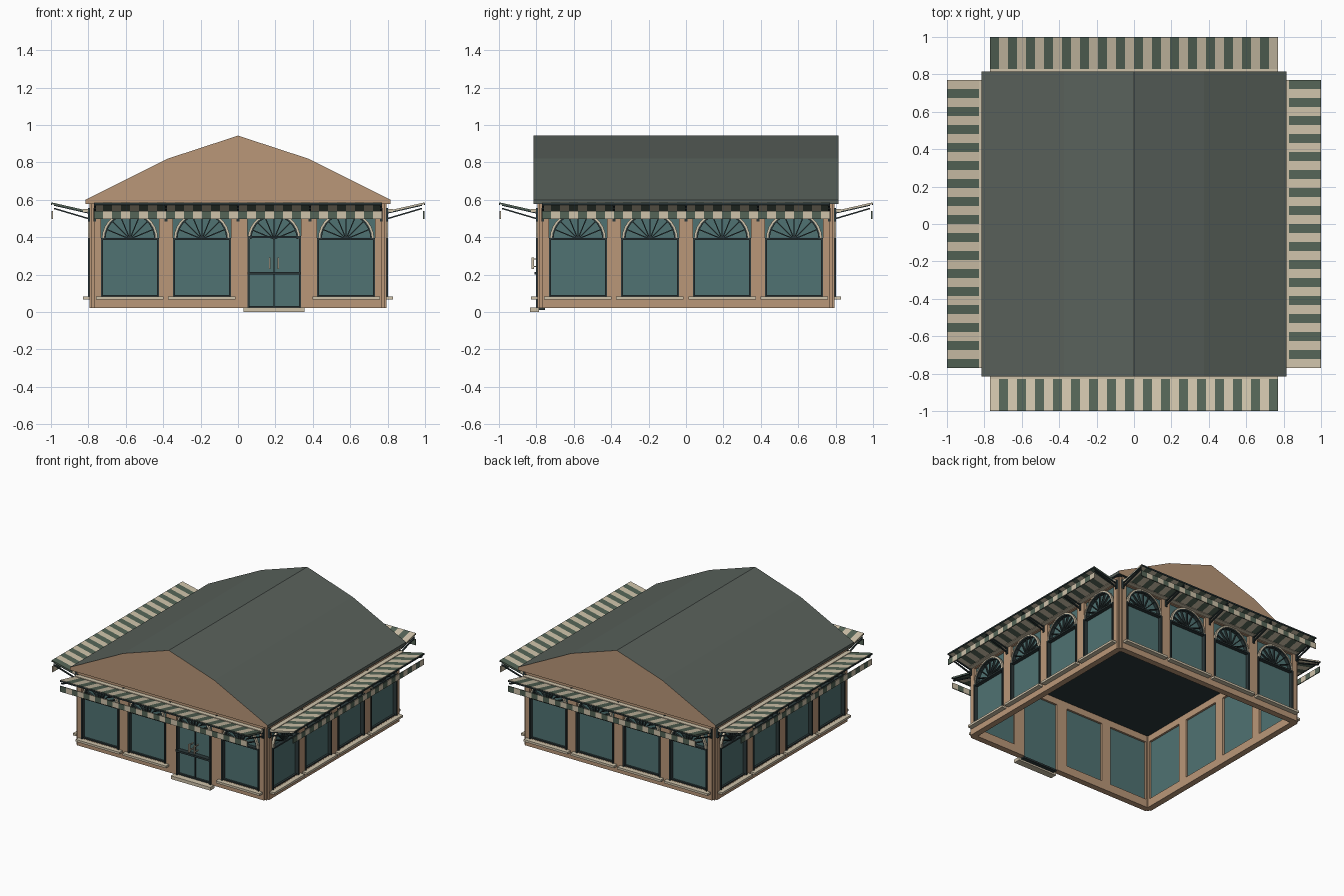
import bpy, bmesh, math
from mathutils import Matrix, Vector

if "Cube" in bpy.data.objects:
    bpy.data.objects.remove(bpy.data.objects["Cube"])

COLORS = {
    "tan": (0.49, 0.31, 0.19, 1), "cream": (0.62, 0.54, 0.40, 1),
    "green": (0.09, 0.13, 0.095, 1), "glass": (0.08, 0.17, 0.17, 1),
    "dark": (0.025, 0.04, 0.042, 1), "roof": (0.10, 0.12, 0.105, 1),
}
MATS = {}
for n, c in COLORS.items():
    MATS[n] = bpy.data.materials.new(n)
    MATS[n].diffuse_color = c

parts = {}


def prism(part, mat, k, pts, vec):
    """Extrude a polygon given as (along, outward, up), placed on side k of the building."""
    bm = parts.setdefault((part, mat), bmesh.new())
    rot = Matrix.Rotation(k * math.pi / 2, 3, 'Z')
    to = lambda p: rot @ Vector((p[0], -p[1], p[2]))
    a = [bm.verts.new(to(p)) for p in pts]
    b = [bm.verts.new(to(Vector(p) + Vector(vec))) for p in pts]
    bm.faces.new(a)
    bm.faces.new(b[::-1])
    for i in range(len(a)):
        j = (i + 1) % len(a)
        bm.faces.new((a[i], b[i], b[j], a[j]))


def box(part, mat, k, t, d, z):
    prism(part, mat, k, [(t[0], d[0], z[0]), (t[1], d[0], z[0]),
                         (t[1], d[0], z[1]), (t[0], d[0], z[1])], (0, d[1] - d[0], 0))


def bar(part, mat, k, t, p, q, w, h):
    """Sloped bar in the outward/up plane between p and q."""
    prism(part, mat, k, [(t - w / 2, p[0], p[1]), (t - w / 2, q[0], q[1]),
                         (t - w / 2, q[0], q[1] + h), (t - w / 2, p[0], p[1] + h)], (w, 0, 0))


def arch(part, mat, k, c, z, r0, r1, d, n=14):
    out = [(c + r1 * math.cos(math.pi * i / n), d[0], z + r1 * math.sin(math.pi * i / n)) for i in range(n + 1)]
    inn = [(c + r0 * math.cos(math.pi * i / n), d[0], z + r0 * math.sin(math.pi * i / n)) for i in range(n + 1)]
    prism(part, mat, k, out + inn[::-1], (0, d[1] - d[0], 0))


BAYS = [-0.578, -0.193, 0.193, 0.578]
HALF, BASE, SPRING, WALL = 0.155, 0.083, 0.39, (0.75, 0.795)


def fan(k, c, r):
    # fanlight with arch trim and radiating bars
    arch("arch_trim", "cream", k, c, SPRING, r - 0.011, r, (0.785, 0.802))
    arch("arch_frame", "dark", k, c, SPRING, r - 0.02, r - 0.011, (0.775, 0.799))
    for i in range(1, 8):
        a = i * math.pi / 8
        u, v = math.cos(a), math.sin(a)
        w = 0.003
        prism("fan_bars", "dark", k,
              [(c - v * w, 0.778, SPRING + u * w), (c + v * w, 0.778, SPRING - u * w),
               (c + u * (r - .015) + v * w, 0.778, SPRING + v * (r - .015) - u * w),
               (c + u * (r - .015) - v * w, 0.778, SPRING + v * (r - .015) + u * w)], (0, 0.014, 0))


def frame(k, c, h, z0, z1, w=0.011):
    d = (0.77, 0.803)
    for s in (-1, 1):
        e = sorted((c + s * h, c + s * (h - w)))
        box("window_frame", "dark", k, e, d, (z0, z1))
    box("window_frame", "dark", k, (c - h, c + h), d, (z1 - 0.005, z1 + 0.006))
    box("window_frame", "dark", k, (c - h + w, c + h - w), (0.77, 0.79), (z0, z0 + 0.008))


for k in range(4):
    # walls: piers, base and header around rectangular openings
    openings = []
    for i, c in enumerate(BAYS):
        door = k == 0 and i == 2
        h = 0.143 if door else HALF
        openings.append((c - h, c + h))
        if door:
            box("glass", "glass", k, (c - h, c + h), (0.765, 0.775), (0.025, 0.53))
            frame(k, c, h, 0.025, 0.40)
            fan(k, c, 0.141)
            # double door: rails, meeting stile, pull handles and step
            box("door_rail", "dark", k, (c - h, c + h), (0.77, 0.81), (0.2, 0.214))
            box("door_stile", "dark", k, (c - 0.003, c + 0.003), (0.77, 0.785), (0.03, 0.39))
            for s in (-1, 1):
                x = c + s * 0.022
                box("door_handle", "cream", k, (x - .004, x + .004), (0.812, 0.826), (0.23, 0.292))
                for z in (0.24, 0.28):
                    box("door_handle", "cream", k, (x - .003, x + .003), (0.775, 0.815), (z, z + .006))
            box("door_threshold", "dark", k, (c - h, c + h), (0.755, 0.79), (0.012, 0.025))
            box("door_step", "cream", k, (c - 0.163, c + 0.163), (0.785, 0.835), (0, 0.024))
        else:
            box("wall_base", "tan", k, (c - h, c + h), WALL, (0.022, BASE))
            box("glass", "glass", k, (c - h, c + h), (0.765, 0.775), (BASE, 0.53))
            frame(k, c, h, BASE, SPRING)
            fan(k, c, 0.15)
            box("window_sill", "cream", k, (c - 0.18, c + 0.18), (0.77, 0.83), (0.066, 0.082))
    edges = [-0.77] + [e for o in openings for e in o] + [0.77]
    for a, b in zip(edges[::2], edges[1::2]):
        box("pier", "tan", k, (a, b), WALL, (0.022, 0.58))
    for a, b in openings:
        box("wall_header", "tan", k, (a, b), WALL, (0.53, 0.58))
    box("corner_post", "tan", k, (0.745, 0.784), (0.745, 0.784), (0.022, 0.58))

    # striped awning rising outward, with a separate hanging valance
    box("awning_casing", "cream", k, (-0.77, 0.77), (0.79, 0.828), (0.535, 0.552))
    n = 32
    w = 1.54 / n
    for i in range(n):
        t = -0.77 + w * i
        m = "green" if i % 2 else "cream"
        m2 = "cream" if i % 2 else "green"
        bar("awning_stripes", m, k, t + w / 2, (0.826, 0.538), (0.997, 0.577), w, 0.009)
        box("valance_stripes", m2, k, (t, t + w), (0.989, 0.996), (0.498, 0.54))
    box("awning_front_bar", "dark", k, (-0.77, 0.77), (0.994, 1.0), (0.573, 0.583))

    # awning brackets
    for t in (-0.765, -0.385, 0, 0.385, 0.765):
        bar("awning_strut", "dark", k, t, (0.795, 0.494), (0.985, 0.55), 0.01, 0.008)
        bar("awning_arm", "dark", k, t, (0.795, 0.525), (0.985, 0.568), 0.01, 0.006)
        box("awning_bracket", "dark", k, (t - .007, t + .007), (0.79, 0.803), (0.485, 0.555))

for (name, mat), bm in parts.items():
    bmesh.ops.recalc_face_normals(bm, faces=bm.faces)
    me = bpy.data.meshes.new(name)
    bm.to_mesh(me)
    bm.free()
    me.materials.append(MATS[mat])
    ob = bpy.data.objects.new(name + ("_" + mat if "stripes" in name else ""), me)
    bpy.context.collection.objects.link(ob)

# double-pitched roof with tan gable ends and a dark ceiling beneath
prof = [(-0.815, 0.578), (-0.815, 0.6), (-0.375, 0.82), (0, 0.943),
        (0.375, 0.82), (0.815, 0.6), (0.815, 0.578)]
bm = bmesh.new()
f = [bm.verts.new((x, -0.815, z)) for x, z in prof]
b = [bm.verts.new((x, 0.815, z)) for x, z in prof]
for g in (f, b):
    bm.faces.new(g).material_index = 1
for i in range(len(prof)):
    j = (i + 1) % len(prof)
    face = bm.faces.new((f[i], f[j], b[j], b[i]))
    face.material_index = 2 if j == 0 else 0
bmesh.ops.recalc_face_normals(bm, faces=bm.faces)
me = bpy.data.meshes.new("roof")
bm.to_mesh(me)
bm.free()
for m in ("roof", "tan", "dark"):
    me.materials.append(MATS[m])
bpy.context.collection.objects.link(bpy.data.objects.new("roof", me))

for m in bpy.data.materials:
    if m.users and not m.is_grease_pencil:
        m.use_nodes = True
        m.node_tree.nodes["Principled BSDF"].inputs["Base Color"].default_value = m.diffuse_color
